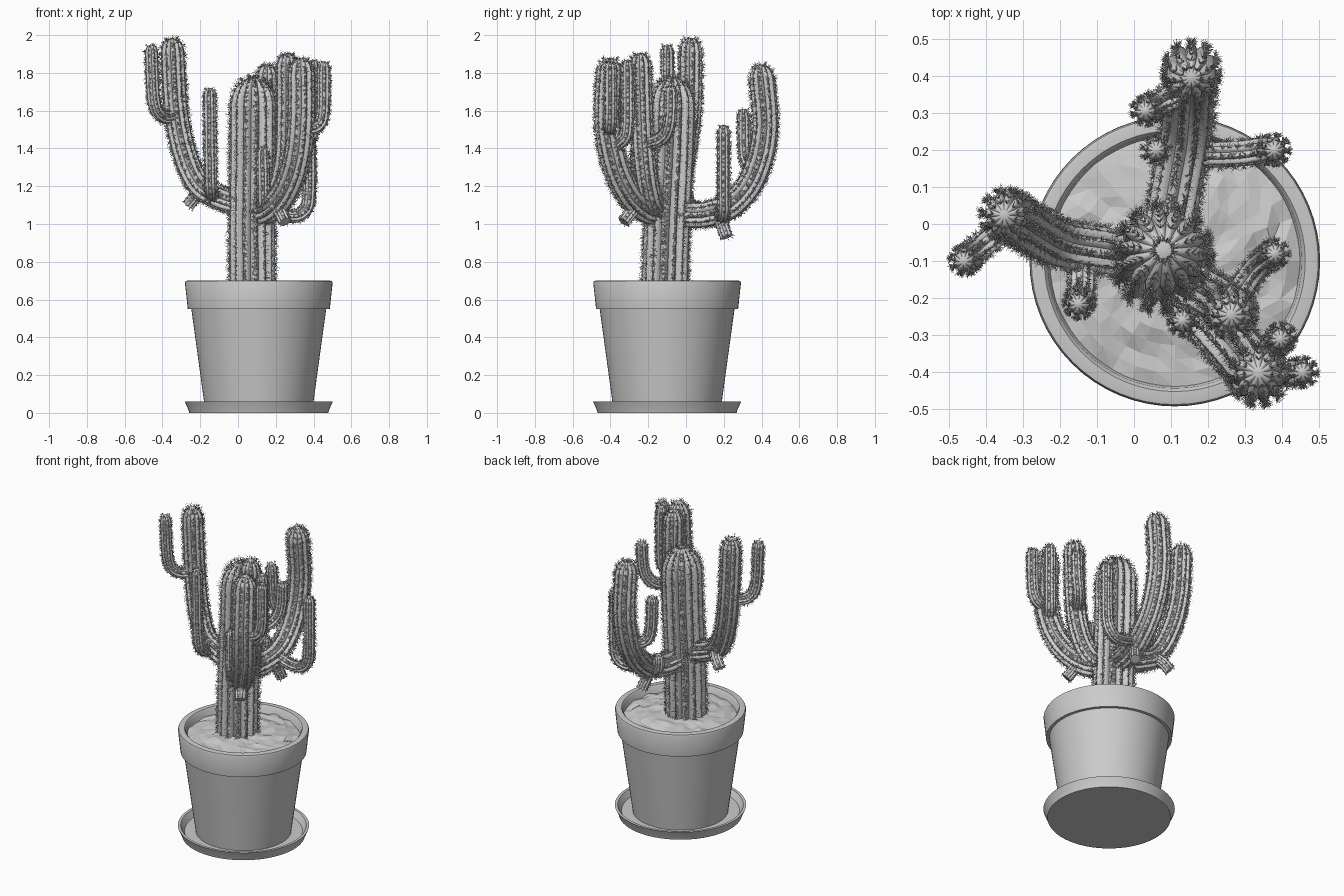
import bpy, math, random
from math import sin, cos, pi, sqrt
from mathutils import Vector, noise

if "Cube" in bpy.data.objects:
    bpy.data.objects.remove(bpy.data.objects["Cube"])

random.seed(4)
PX, PY = 0.11, -0.10            # pot axis


def make(name, verts, faces, angle=None):
    me = bpy.data.meshes.new(name)
    me.from_pydata(verts, [], faces)
    me.update()
    ob = bpy.data.objects.new(name, me)
    bpy.context.collection.objects.link(ob)
    if angle:
        bpy.ops.object.select_all(action='DESELECT')
        ob.select_set(True)
        bpy.context.view_layer.objects.active = ob
        bpy.ops.object.shade_smooth_by_angle(angle=math.radians(angle))
    return ob


def lathe(name, profile, n=64):
    verts, faces, rings = [], [], []
    for r, z in profile:
        start = len(verts)
        if r == 0:
            verts.append((PX, PY, z))
            rings.append([start] * n)
        else:
            verts += [(PX + r * cos(2 * pi * i / n), PY + r * sin(2 * pi * i / n), z) for i in range(n)]
            rings.append(list(range(start, start + n)))
    for a, b in zip(rings, rings[1:]):
        for i in range(n):
            j = (i + 1) % n
            faces.append(tuple(dict.fromkeys((a[i], a[j], b[j], b[i]))))
    return make(name, verts, faces, 35)


def smooth_path(pts):
    """Catmull-Rom curve through the points."""
    p = [Vector(q) for q in pts]
    p = [2 * p[0] - p[1]] + p + [2 * p[-1] - p[-2]]
    out = []
    for a, b, c, d in zip(p, p[1:], p[2:], p[3:]):
        for k in range(16):
            t = k / 16
            out.append(0.5 * (2 * b + (c - a) * t + (2 * a - 5 * b + 4 * c - d) * t * t
                              + (3 * b - a - 3 * c + d) * t ** 3))
    return out + [p[-2]]


def cactus(name, pts, r, ribs, spine, flat=False):
    """Ribbed stem swept along a path, with spine clusters on the rib crests."""
    path = smooth_path(pts)
    dist = [0]
    for a, b in zip(path, path[1:]):
        dist.append(dist[-1] + (b - a).length)
    L = dist[-1]

    def at(d):
        for i in range(len(dist) - 1):
            if d <= dist[i + 1]:
                break
        t = (d - dist[i]) / (dist[i + 1] - dist[i])
        return path[i].lerp(path[i + 1], t), (path[i + 1] - path[i]).normalized()

    tip = 0.001 if flat else min(1.3 * r, L * 0.5)

    def scale(d):
        u = max(0, (d - (L - tip)) / tip)
        return 1 if flat else sqrt(max(0.0, 1 - u * u))

    steps = max(4, int((L - tip) / 0.022))
    ds = [(L - tip) * i / steps for i in range(steps + 1)]
    if not flat:
        ds += [L - tip + tip * sin(pi / 2 * i / 9) for i in range(1, 9)]
    n = ribs * 6
    verts, faces, sv, sf = [], [], [], []
    u = None
    last = -1
    for d in ds:
        c, t = at(d)
        if u is None:
            u = t.cross(Vector((0.3, 0.5, 0.1)) if abs(t.z) > 0.7 else Vector((0, 0, 1)))
        u = (u - t * u.dot(t)).normalized()
        v = t.cross(u)
        s = scale(d) * r
        for i in range(n):
            a = 2 * pi * i / n
            q = s * (0.78 + 0.22 * abs(cos(ribs * a / 2)))
            verts.append(c + u * (q * cos(a)) + v * (q * sin(a)))
        # spine clusters
        if d - last < 0.015 or d < 0.02:
            continue
        last = d
        lean = 1.2 * max(0, (d - (L - tip)) / tip)
        for k in range(ribs):
            a = 2 * pi * k / ribs
            out = u * cos(a) + v * sin(a)
            p = c + out * s * 0.98 + t * random.uniform(-0.008, 0.008)
            side = t.cross(out)
            for m in range(7):
                ang = 2 * pi * (m + random.random()) / 7
                w = random.uniform(0.4, 2.0)
                dr = (out + t * (lean + w * cos(ang)) + side * w * sin(ang)).normalized()
                e = dr.orthogonal().normalized() * 0.0015
                f = dr.cross(e)
                b = len(sv)
                sv += [p + e, p - e * 0.5 + f * 0.87, p - e * 0.5 - f * 0.87,
                       p + dr * spine * random.uniform(0.7, 1.2)]
                sf += [(b, b + 1, b + 3), (b + 1, b + 2, b + 3), (b + 2, b, b + 3)]
    for j in range(len(ds) - 1):
        for i in range(n):
            k = (i + 1) % n
            faces.append((j * n + i, j * n + k, j * n + n + k, j * n + n + i))
    top = (len(ds) - 1) * n
    verts.append(path[-1])
    faces += [(top + i, top + (i + 1) % n, len(verts) - 1) for i in range(n)]
    make(name, verts, faces, 50)
    if sv:
        make(name + "_spines", sv, sf)


# saucer, pot and lumpy soil
lathe("saucer", [(0, 0), (0.368, 0), (0.372, 0.015), (0.392, 0.06), (0.375, 0.06), (0.352, 0.022), (0, 0.022)])
lathe("pot", [(0, 0.024), (0.285, 0.024), (0.357, 0.55), (0.376, 0.55), (0.391, 0.688), (0.387, 0.698),
              (0.378, 0.70), (0.352, 0.70), (0.343, 0.69), (0.33, 0.60), (0, 0.60)])
sv, sf, n = [(PX, PY, 0.69)], [], 36
for j in range(1, 10):
    for i in range(n):
        a, q = 2 * pi * i / n, 0.34 * j / 9
        x, y = PX + q * cos(a), PY + q * sin(a)
        h = 0.682 - 0.03 * (j / 9) ** 2 + 0.018 * noise.noise(Vector((x * 16, y * 16, 1)))
        sv.append((x, y, h))
for i in range(n):
    k = (i + 1) % n
    sf.append((0, 1 + i, 1 + k))
    for j in range(8):
        b = 1 + j * n
        sf += [(b + i, b + n + i, b + n + k), (b + i, b + n + k, b + k)]
make("soil", sv, sf)

# trunk
cactus("trunk", [(0.076, -0.112, 0.62), (0.074, -0.10, 1.0), (0.078, -0.08, 1.4), (0.08, -0.07, 1.775)],
       0.122, 14, 0.032)

# main arms
cactus("left_arm", [(0.03, -0.09, 1.10), (-0.10, -0.07, 1.14), (-0.21, -0.05, 1.21), (-0.285, -0.01, 1.38),
                    (-0.33, 0.02, 1.62), (-0.35, 0.025, 1.985)], 0.063, 11, 0.025)
cactus("back_arm", [(0.09, -0.04, 1.05), (0.115, 0.10, 1.05), (0.14, 0.24, 1.10), (0.15, 0.36, 1.25),
                    (0.155, 0.42, 1.5), (0.155, 0.395, 1.845)], 0.068, 11, 0.025)
cactus("front_arm", [(0.09, -0.12, 1.06), (0.17, -0.22, 1.08), (0.25, -0.31, 1.17), (0.31, -0.38, 1.33),
                     (0.335, -0.415, 1.55), (0.335, -0.40, 1.88)], 0.070, 11, 0.025)
cactus("inner_arm", [(0.12, -0.15, 1.06), (0.20, -0.19, 1.14), (0.25, -0.22, 1.32), (0.262, -0.235, 1.55),
                     (0.262, -0.245, 1.905)], 0.061, 11, 0.024)

# side shoots
shoots = {
    "left_outer_shoot": [(-0.33, 0.0, 1.57), (-0.40, -0.05, 1.57), (-0.445, -0.09, 1.65), (-0.46, -0.10, 1.95)],
    "left_front_shoot": [(-0.15, -0.06, 1.15), (-0.14, -0.15, 1.16), (-0.145, -0.205, 1.26), (-0.15, -0.215, 1.72)],
    "back_right_shoot": [(0.14, 0.185, 1.08), (0.28, 0.19, 1.04), (0.355, 0.20, 1.07), (0.378, 0.20, 1.17),
                         (0.378, 0.20, 1.525)],
    "back_left_shoot": [(0.14, 0.36, 1.30), (0.07, 0.33, 1.31), (0.04, 0.31, 1.38), (0.03, 0.305, 1.61)],
    "back_low_shoot": [(0.13, 0.20, 1.08), (0.08, 0.20, 1.07), (0.06, 0.20, 1.10), (0.06, 0.20, 1.18)],
    "front_outer_shoot": [(0.34, -0.41, 1.50), (0.41, -0.405, 1.51), (0.45, -0.40, 1.58), (0.455, -0.40, 1.86)],
    "front_back_shoot": [(0.33, -0.39, 1.42), (0.37, -0.34, 1.44), (0.395, -0.31, 1.52), (0.395, -0.31, 1.87)],
    "inner_shoot": [(0.262, -0.22, 1.42), (0.33, -0.12, 1.46), (0.37, -0.085, 1.55), (0.38, -0.08, 1.73)],
    "front_small_shoot": [(0.13, -0.18, 1.07), (0.135, -0.23, 1.09), (0.135, -0.26, 1.16), (0.13, -0.26, 1.41)],
}
for name, pts in shoots.items():
    cactus(name, pts, 0.035, 9, 0.017)

# cut stubs under the arms
stubs = {"left_stub": [(-0.18, -0.04, 1.19), (-0.22, 0.0, 1.15), (-0.262, 0.02, 1.10)],
         "back_stub": [(0.135, 0.17, 1.06), (0.15, 0.19, 1.0), (0.17, 0.215, 0.93)],
         "front_stub": [(0.21, -0.26, 1.10), (0.23, -0.30, 1.05), (0.25, -0.33, 1.01)]}
for name, pts in stubs.items():
    cactus(name, pts, 0.034, 9, 0.010, flat=True)
